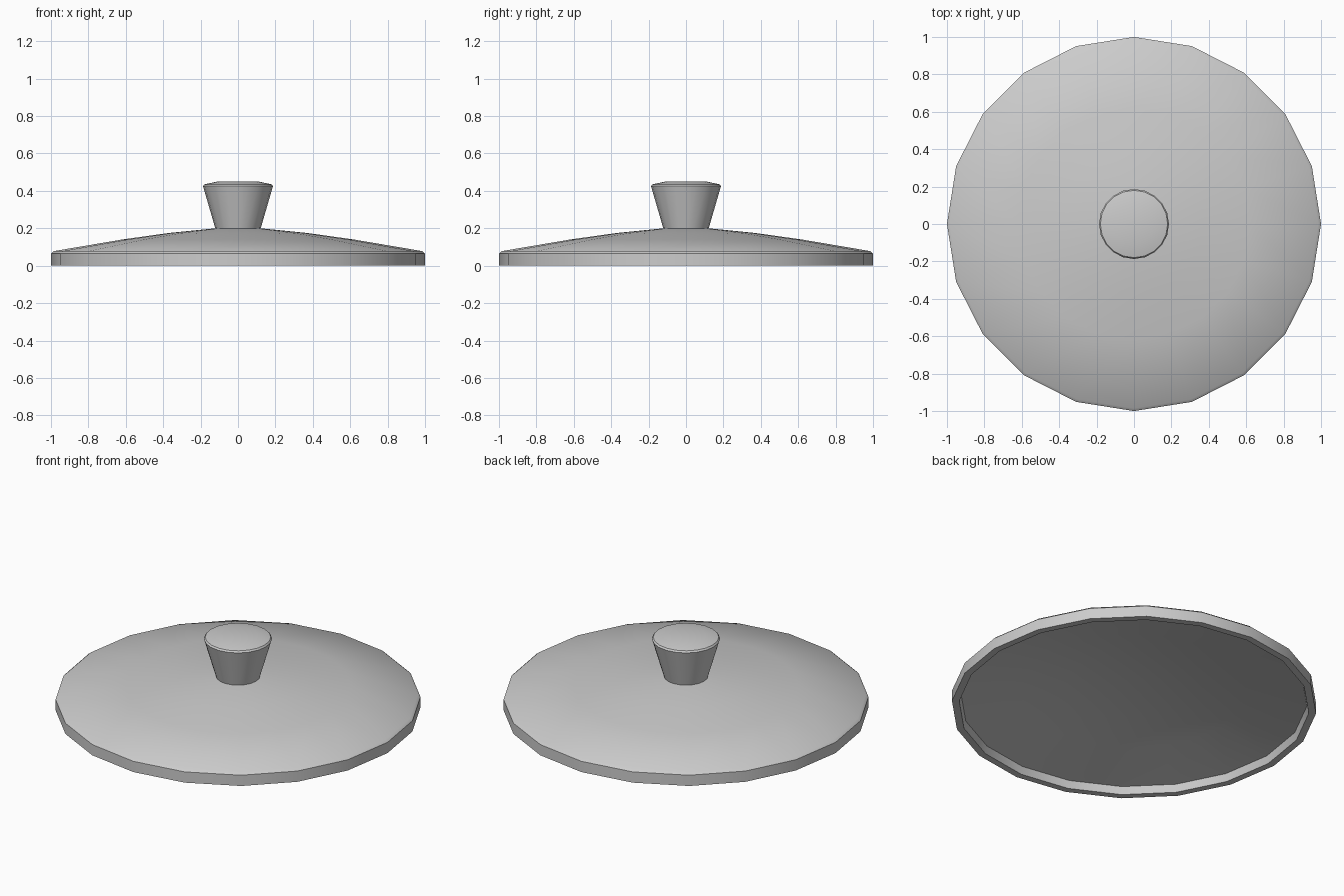
import bpy, bmesh
from math import cos, sin, tau, radians

if "Cube" in bpy.data.objects:
    bpy.data.objects.remove(bpy.data.objects["Cube"])

SIDES = 20


def lathe(name, profile, closed=False):
    """Revolve (radius, z) points around z; radius 0 makes a pole."""
    bm = bmesh.new()
    rings = []
    for r, z in profile:
        n = SIDES if r > 0 else 1
        rings.append([bm.verts.new((r * cos(tau * i / SIDES), r * sin(tau * i / SIDES), z))
                      for i in range(n)])
    for a, b in zip(rings, rings[1:]):
        for i in range(SIDES):
            j = (i + 1) % SIDES
            corners = [a[i % len(a)], a[j % len(a)], b[j % len(b)], b[i % len(b)]]
            bm.faces.new(list(dict.fromkeys(corners)))
    bmesh.ops.recalc_face_normals(bm, faces=bm.faces)
    mesh = bpy.data.meshes.new(name)
    bm.to_mesh(mesh)
    bm.free()
    obj = bpy.data.objects.new(name, mesh)
    bpy.context.collection.objects.link(obj)
    bpy.ops.object.select_all(action='DESELECT')
    obj.select_set(True)
    bpy.context.view_layer.objects.active = obj
    bpy.ops.object.shade_smooth_by_angle(angle=radians(35))
    return obj


# Hollow domed lid: underside, rim, then outer dome
lathe("lid", [(0, 0.17), (0.37, 0.145), (0.62, 0.105), (0.95, 0.045), (0.96, 0),
              (1.0, 0), (1.0, 0.065), (0.985, 0.078),
              (0.62, 0.14), (0.37, 0.175), (0.12, 0.2), (0, 0.202)])

# Flared knob with a softened top edge
lathe("knob", [(0, 0.195), (0.12, 0.195), (0.187, 0.425), (0.18, 0.435),
               (0.11, 0.45), (0, 0.45)])
